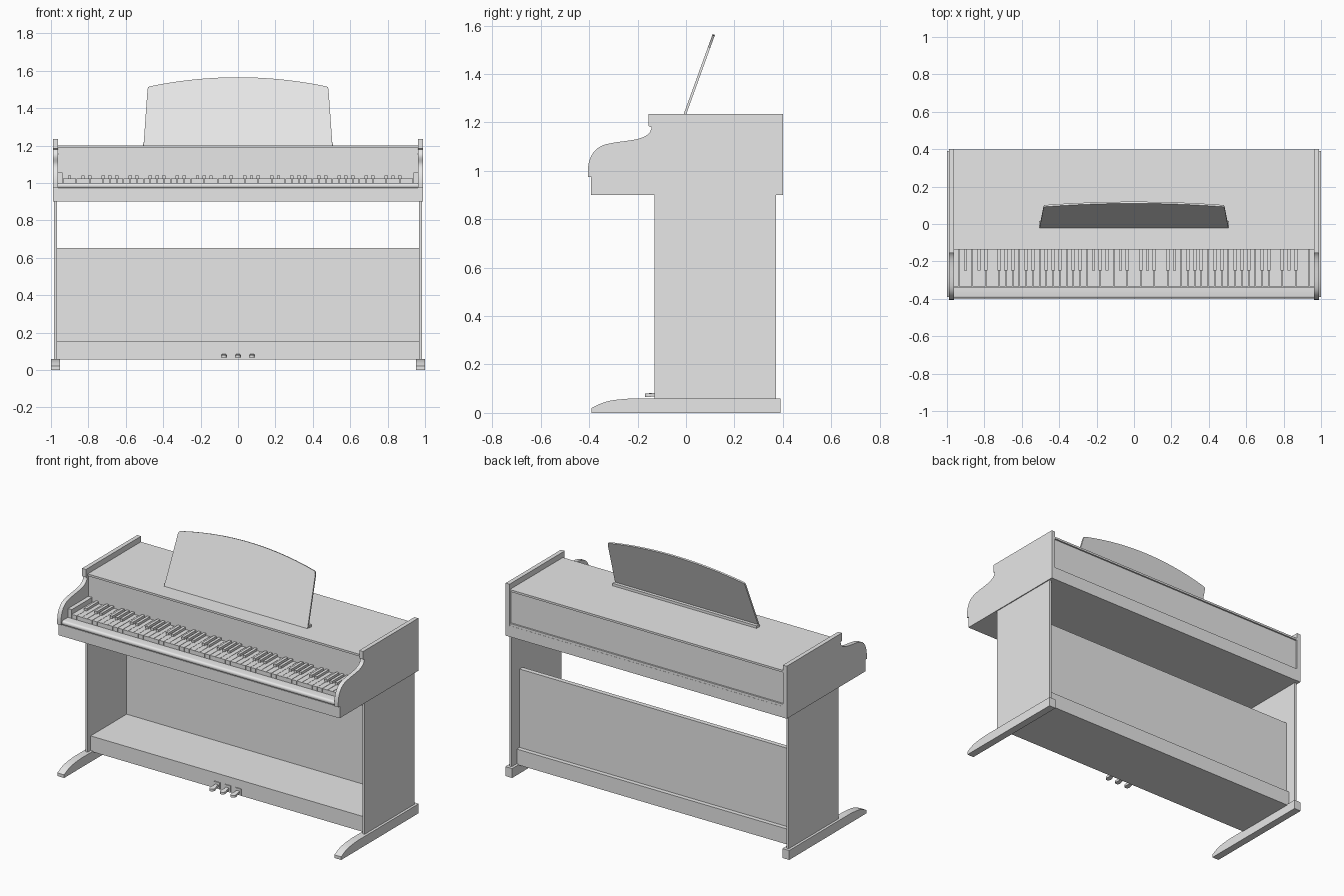
import bpy
import bmesh
from math import sin, cos, pi, atan2
from mathutils import Vector

cube = bpy.data.objects.get("Cube")
if cube:
    bpy.data.objects.remove(cube, do_unlink=True)

grey = bpy.data.materials.new("plain_grey")
grey.use_nodes = True
grey.diffuse_color = (0.8, 0.8, 0.8, 1)
grey.node_tree.nodes["Principled BSDF"].inputs["Base Color"].default_value = (0.8, 0.8, 0.8, 1)


def finish(name, bm):
    bmesh.ops.recalc_face_normals(bm, faces=bm.faces)
    mesh = bpy.data.meshes.new(name)
    bm.to_mesh(mesh)
    bm.free()
    mesh.materials.append(grey)
    obj = bpy.data.objects.new(name, mesh)
    bpy.context.collection.objects.link(obj)
    return obj


def add_box(bm, x, y, z):
    """Add a box from (low, high) ranges."""
    verts = bmesh.ops.create_cube(bm, size=1)["verts"]
    for v in verts:
        v.co = [r[0] if c < 0 else r[1] for c, r in zip(v.co, (x, y, z))]


def box(name, x, y, z):
    bm = bmesh.new()
    add_box(bm, x, y, z)
    return finish(name, bm)


def extrude(name, points, offset):
    """Extrude a closed outline of 3D points along an offset."""
    bm = bmesh.new()
    face = bm.faces.new([bm.verts.new(p) for p in points])
    new = bmesh.ops.extrude_face_region(bm, geom=[face])["geom"]
    bmesh.ops.translate(bm, vec=offset,
                        verts=[g for g in new if isinstance(g, bmesh.types.BMVert)])
    return finish(name, bm)


def side_shape(name, profile, x0, x1):
    return extrude(name, [(x0, y, z) for y, z in profile], (x1 - x0, 0, 0))


def curve(p0, p1, p2, p3, steps=10):
    """Sample a cubic bezier, leaving out its last point."""
    out = []
    for i in range(steps):
        t = i / steps
        u = 1 - t
        out.append(tuple(u**3 * a + 3 * u*u*t * b + 3 * u*t*t * c + t**3 * d
                         for a, b, c, d in zip(p0, p1, p2, p3)))
    return out


# Side panels with scrolled cheeks, legs and feet
cheek = [(0.40, 0.90), (0.40, 1.235), (-0.155, 1.235), (-0.155, 1.185), (-0.142, 1.18)]
cheek += curve((-0.143, 1.175), (-0.155, 1.12), (-0.25, 1.13), (-0.33, 1.11))
cheek += curve((-0.33, 1.11), (-0.39, 1.095), (-0.41, 1.04), (-0.405, 0.975))
cheek += [(-0.405, 0.975), (-0.39, 0.975), (-0.39, 0.90)]
foot = [(0.39, 0), (0.39, 0.06), (-0.20, 0.06)]
foot += curve((-0.22, 0.06), (-0.30, 0.055), (-0.33, 0.05), (-0.365, 0.033), 6)
foot += [(-0.365, 0.033), (-0.39, 0.02), (-0.39, 0)]
for side, s in (("left", 1), ("right", -1)):
    side_shape(side + "_cheek", cheek, s * 0.963, s * 0.99)
    side_shape(side + "_foot", foot, s * 0.952, s * 1.0)
    box(side + "_leg", sorted((s * 0.968, s * 0.984)), (-0.13, 0.372), (0.06, 0.90))
    box(side + "_key_block", sorted((s * 0.937, s * 0.963)), (-0.335, -0.13), (0.98, 1.055))

# Upper case
W = (-0.963, 0.963)
box("key_bed", W, (-0.36, 0.398), (0.90, 0.985))
box("front_rail", (-0.988, 0.988), (-0.392, -0.36), (0.90, 0.972))
box("back_rail", W, (0.37, 0.399), (0.90, 0.97))
box("case_body", W, (-0.128, 0.388), (0.97, 1.187))
box("lid", W, (-0.137, 0.398), (1.187, 1.20))

# Rounded key slip in front of the keys
slip = [(-0.337, 0.972), (-0.337, 1.0), (-0.385, 1.0)]
slip += [(-0.385 - 0.012 * sin(a * pi / 8), 0.986 + 0.014 * cos(a * pi / 8)) for a in range(1, 8)]
slip += [(-0.385, 0.972)]
side_shape("key_slip", slip, *W)

# Keyboard: 52 white keys starting on the sixth note, with black keys between
pitch = 1.874 / 52
white = bmesh.new()
black = bmesh.new()
for i in range(52):
    x = -0.937 + i * pitch
    add_box(white, (x + 0.001, x + pitch - 0.001), (-0.335, -0.128), (0.985, 1.025))
    if i < 51 and (i + 5) % 7 in (0, 1, 3, 4, 5):
        edge = x + pitch
        add_box(black, (edge - 0.009, edge + 0.009), (-0.248, -0.128), (1.02, 1.04))
finish("white_keys", white)
finish("black_keys", black)

# Music stand, leaning back, with an arched top edge
base = Vector((0, -0.022, 1.20))
lean = Vector((0, 0.132, 0.365))
outline = [(-0.505, 0), (-0.484, 0.82), (-0.480, 0.855)]
outline += [(x, 0.868 + 0.132 * (1 - (x / 0.47) ** 2))
            for x in [-0.47 + 0.94 * i / 20 for i in range(21)]]
outline += [(0.480, 0.855), (0.484, 0.82), (0.505, 0)]
normal = Vector((0, lean.z, -lean.y)).normalized()
extrude("music_stand", [base + Vector((x, 0, 0)) + lean * t for x, t in outline], normal * 0.01)
box("stand_ledge", (-0.508, 0.508), (-0.012, 0.015), (1.20, 1.216))

# Lower box and back panel
L = (-0.968, 0.968)
box("pedal_box", L, (-0.10, 0.32), (0.055, 0.153))
box("back_panel", L, (0.262, 0.292), (0.153, 0.652))

# Pedals with small mounting plates
for name, x in (("left", 0.075), ("middle", 0), ("right", -0.075)):
    box(name + "_pedal_plate", (x - 0.02, x + 0.02), (-0.106, -0.10), (0.06, 0.10))
    tip = [(x - 0.011, -0.10), (x - 0.011, -0.12)]
    tip += [(x - 0.017 * cos(a * pi / 8), -0.15 - 0.02 * sin(a * pi / 8)) for a in range(9)]
    tip += [(x + 0.011, -0.12), (x + 0.011, -0.10)]
    pedal = extrude(name + "_pedal", [(px, py, 0.066 + 0.12 * max(0, py + 0.15)) for px, py in tip],
                    (0, 0, 0.014))

# Smooth only the gently curved outlines
for obj in bpy.context.collection.objects:
    if obj.type == "MESH" and obj.name.endswith(("cheek", "foot", "slip", "stand")):
        bpy.ops.object.select_all(action="DESELECT")
        obj.select_set(True)
        bpy.context.view_layer.objects.active = obj
        bpy.ops.object.shade_smooth_by_angle()
